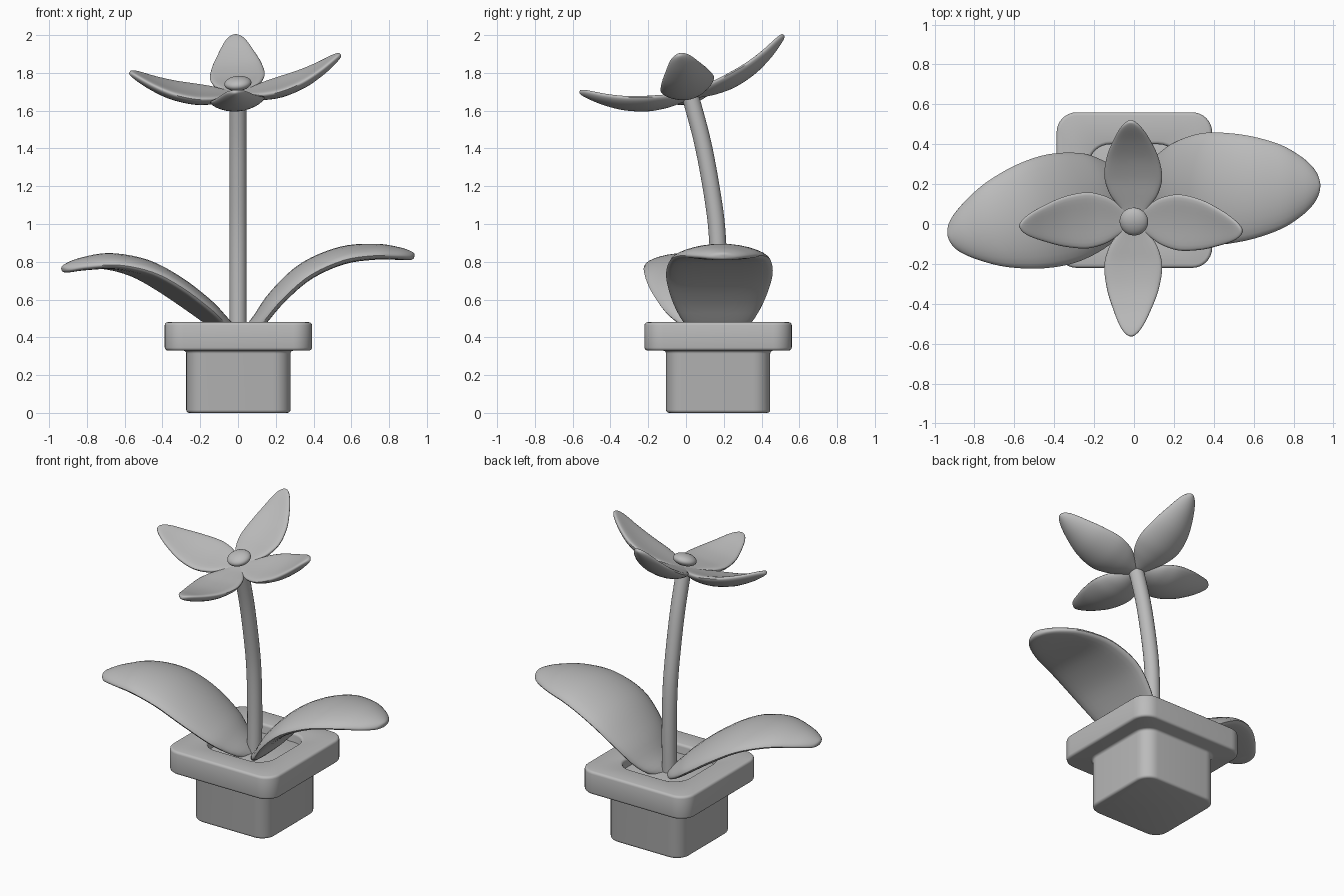
import bpy, bmesh, math
from mathutils import Vector, Matrix

cube = bpy.data.objects.get("Cube")
if cube:
    bpy.data.objects.remove(cube, do_unlink=True)

# One plain material for every part
GREY = (0.5, 0.5, 0.5, 1)
grey = bpy.data.materials.new("plain_grey")
grey.use_nodes = True
grey.diffuse_color = GREY
grey.node_tree.nodes["Principled BSDF"].inputs["Base Color"].default_value = GREY


def finish(name, bm, matrix=None):
    """Turn a bmesh into a smooth-shaded object."""
    if matrix:
        bm.transform(matrix)
    bmesh.ops.recalc_face_normals(bm, faces=bm.faces)
    mesh = bpy.data.meshes.new(name)
    bm.to_mesh(mesh)
    bm.free()
    mesh.materials.append(grey)
    obj = bpy.data.objects.new(name, mesh)
    bpy.context.collection.objects.link(obj)
    bpy.ops.object.select_all(action="DESELECT")
    obj.select_set(True)
    bpy.context.view_layer.objects.active = obj
    bpy.ops.object.shade_smooth_by_angle(angle=math.radians(50))
    return obj


def skin(rings):
    """Join equal-length rings of points into a capped tube."""
    bm = bmesh.new()
    loops = [[bm.verts.new(p) for p in ring] for ring in rings]
    n = len(loops[0])
    for a, b in zip(loops, loops[1:]):
        for i in range(n):
            j = (i + 1) % n
            bm.faces.new((a[i], a[j], b[j], b[i]))
    bm.faces.new(loops[0][::-1])
    bm.faces.new(loops[-1])
    return bm


def rounded_square(half, radius, z, steps=8):
    pts = []
    for k, (sx, sy) in enumerate(((1, 1), (-1, 1), (-1, -1), (1, -1))):
        for i in range(steps + 1):
            a = (k + i / steps) * math.pi / 2
            pts.append((sx * (half - radius) + radius * math.cos(a),
                        sy * (half - radius) + radius * math.sin(a), z))
    return pts


def square_loft(name, profile, bevel):
    """Stack rounded squares (half width, corner radius, z) and soften the hard edges."""
    bm = skin([rounded_square(*row) for row in profile])
    bmesh.ops.recalc_face_normals(bm, faces=bm.faces)
    hard = [e for e in bm.edges if e.calc_face_angle(0) > 0.7]
    bmesh.ops.bevel(bm, geom=hard, offset=bevel, segments=3, profile=0.5, affect="EDGES")
    return finish(name, bm, Matrix.Translation((0.002, 0.17, 0)))


def spline(points, t):
    """Smooth interpolation through control points, t from 0 to 1."""
    p = [Vector(q) for q in points]
    s = min(t * (len(p) - 1), len(p) - 1.0001)
    i = int(s)
    f = s - i
    b, c = p[i], p[i + 1]
    a = p[i - 1] if i else 2 * b - c
    d = p[i + 2] if i + 2 < len(p) else 2 * c - b
    return 0.5 * (2 * b + (c - a) * f + (2 * a - 5 * b + 4 * c - d) * f ** 2
                  + (3 * b - a - 3 * c + d) * f ** 3)


def blade(name, spine, thickness, arch, matrix, along=48, around=28):
    """Fleshy leaf along +x; spine rows are (reach, height, half width)."""
    widest = max(row[2] for row in spine)
    # Squared widths give the tip a round end
    path = [(r, z, w * w) for r, z, w in spine]
    rings = []
    for k in range(along + 1):
        t = math.sin(k / along * math.pi / 2)
        c = spline(path, t)
        tan = spline(path, min(t + 0.01, 1)) - spline(path, max(t - 0.01, 0))
        nor = Vector((-tan.y, tan.x)).normalized()
        w = max(c.z, 0.000004) ** 0.5
        thick = thickness / 2 * (w / widest) ** 0.55
        ring = []
        for i in range(around):
            a = 2 * math.pi * i / around
            u = math.cos(a)
            off = thick * math.sin(a) - arch * u * u * w / widest
            ring.append((c.x + nor.x * off, w * u, c.y + nor.y * off))
        rings.append(ring)
    return finish(name, skin(rings), matrix)


# Pot with overhanging hollow rim, and soil
square_loft("pot", [(0.276, 0.09, 0), (0.276, 0.09, 0.33), (0.39, 0.1, 0.33),
                    (0.39, 0.1, 0.48), (0.23, 0.11, 0.48), (0.23, 0.11, 0.37)], 0.016)
square_loft("soil", [(0.235, 0.11, 0.36), (0.235, 0.11, 0.42)], 0.004)

# Two broad arching leaves
left_spine = [(0.02, 0.40, 0.05), (0.105, 0.482, 0.175), (0.205, 0.612, 0.245),
              (0.355, 0.748, 0.282), (0.545, 0.832, 0.266), (0.72, 0.853, 0.218),
              (0.84, 0.845, 0.15), (0.91, 0.833, 0.08), (0.934, 0.828, 0)]
right_spine = [(0.0, 0.40, 0.05), (0.105, 0.488, 0.185), (0.195, 0.567, 0.245),
               (0.355, 0.682, 0.28), (0.52, 0.767, 0.27), (0.70, 0.803, 0.222),
               (0.85, 0.788, 0.145), (0.935, 0.766, 0.075), (0.96, 0.758, 0)]
for name, spine, base, turn in (("left_leaf", left_spine, 0.163, 2),
                                ("right_leaf", right_spine, 0.168, 194)):
    blade(name, spine, 0.098, 0.026,
          Matrix.Translation((0, base, 0)) @ Matrix.Rotation(math.radians(turn), 4, "Z"))

# Curved stem
stem_path = [(0.17, 0.38), (0.174, 0.65), (0.168, 0.9), (0.148, 1.1),
             (0.095, 1.4), (0.036, 1.63), (0.015, 1.69)]
rings = []
for k in range(31):
    c = spline(stem_path, k / 30)
    tan = (spline(stem_path, min(k / 30 + 0.01, 1)) - spline(stem_path, max(k / 30 - 0.01, 0))).normalized()
    rings.append([(0.045 * math.cos(a), c.x + tan.y * 0.045 * math.sin(a),
                   c.y - tan.x * 0.045 * math.sin(a))
                  for a in (2 * math.pi * i / 24 for i in range(24))])
finish("stem", skin(rings))

# Tilted flower: four cupped petals and a flattened centre
tilt = (Matrix.Translation((0, 0.024, 1.68)) @ Matrix.Rotation(math.radians(15.5), 4, "X")
        @ Matrix.Rotation(math.radians(-5), 4, "Y"))
petal_spine = [(0.0, 0.0, 0.035), (0.07, -0.002, 0.078), (0.15, 0.002, 0.126),
               (0.24, 0.015, 0.146), (0.35, 0.05, 0.131), (0.45, 0.102, 0.094),
               (0.535, 0.16, 0.045), (0.56, 0.179, 0)]
for k, side in enumerate(("left", "back", "right", "front")):
    blade(side + "_petal", petal_spine, 0.068, -0.028,
          tilt @ Matrix.Rotation(k * math.pi / 2, 4, "Z"))

bm = bmesh.new()
bmesh.ops.create_uvsphere(bm, u_segments=32, v_segments=16, radius=0.072)
finish("flower_centre", bm, tilt @ Matrix.Translation((0.005, 0.006, 0.065)) @ Matrix.Diagonal((1, 1, 0.5, 1)))
